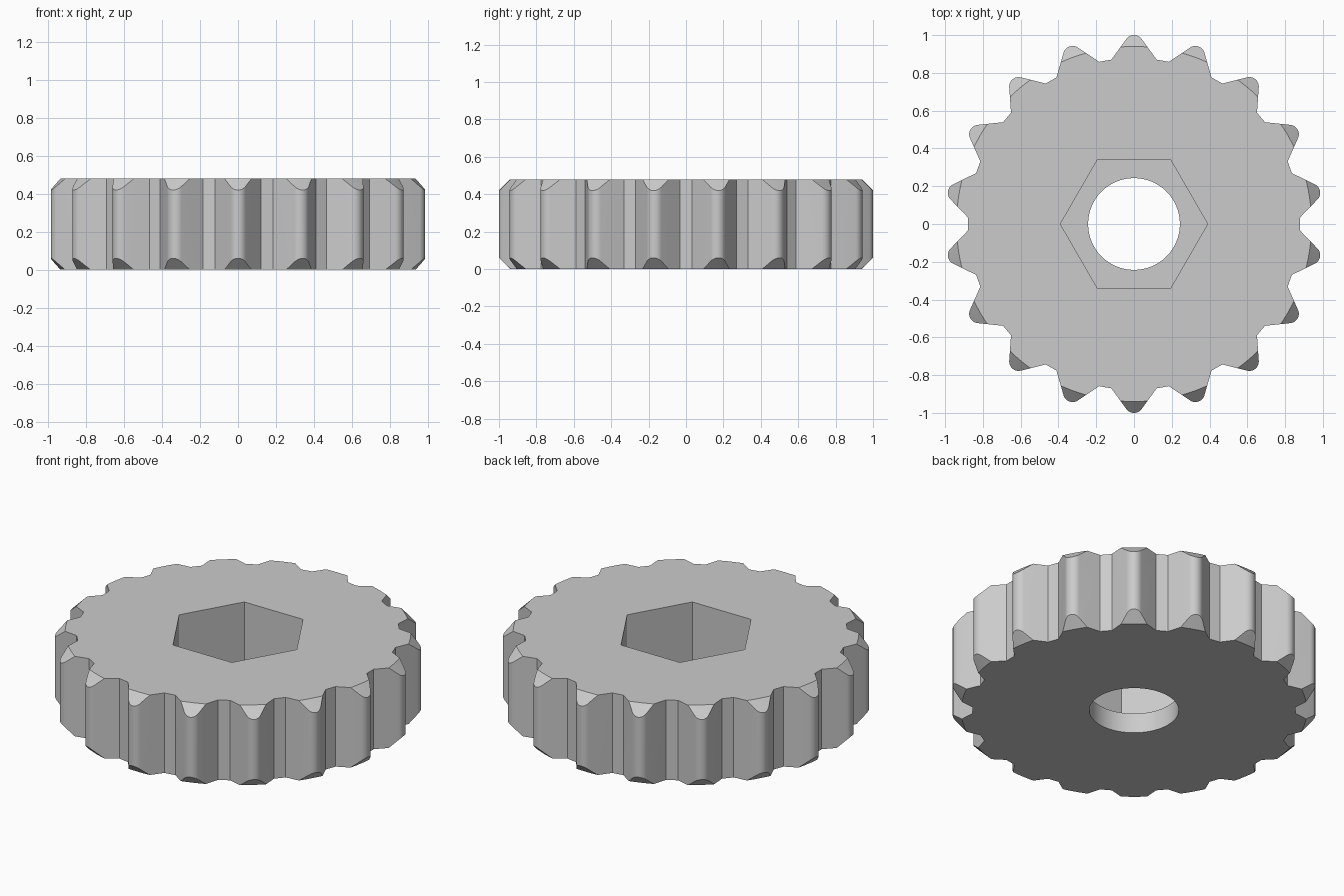
import bpy, bmesh
from math import sin, cos, pi, radians
from mathutils import Matrix, Vector

if "Cube" in bpy.data.objects:
    bpy.data.objects.remove(bpy.data.objects["Cube"], do_unlink=True)

TEETH, HEIGHT, SOCKET_FLOOR = 18, 0.48, 0.12
TIP_R, CHAMFER = 0.05, 0.06

steel = bpy.data.materials.new("plain grey")
steel.use_nodes = True
steel.diffuse_color = (0.6, 0.6, 0.6, 1)
steel.node_tree.nodes["Principled BSDF"].inputs["Base Color"].default_value = (0.6, 0.6, 0.6, 1)


def loft(name, rings):
    """Closed solid through a stack of matching rings of points."""
    bm = bmesh.new()
    loops = [[bm.verts.new(p) for p in ring] for ring in rings]
    n = len(loops[0])
    for low, high in zip(loops, loops[1:]):
        for i in range(n):
            j = (i + 1) % n
            bm.faces.new((low[i], low[j], high[j], high[i]))
    bm.faces.new(loops[0][::-1])
    bm.faces.new(loops[-1])
    mesh = bpy.data.meshes.new(name)
    bm.to_mesh(mesh)
    bm.free()
    mesh.materials.append(steel)
    obj = bpy.data.objects.new(name, mesh)
    bpy.context.collection.objects.link(obj)
    return obj


def circle(radius, z, sides):
    return [(radius * cos(2 * pi * i / sides), radius * sin(2 * pi * i / sides), z)
            for i in range(sides)]


# One tooth pointing along +y: root corner, rounded tip, root corner
flank = radians(36.87)
steps = 12
tooth = [Vector((0.12, 0.87, 0))]
for i in range(steps + 1):
    a = flank + (pi - 2 * flank) * i / steps
    tooth.append(Vector((TIP_R * cos(a), 1 - TIP_R + TIP_R * sin(a), 0)))
tooth.append(Vector((-0.12, 0.87, 0)))

# Toothed wheel body
outline = [Matrix.Rotation(2 * pi * k / TEETH, 3, 'Z') @ p
           for k in range(TEETH) for p in tooth]
gear = loft("toothed_wheel", [[(p.x, p.y, z) for p in outline] for z in (0, HEIGHT)])

# Double cone that bevels the tooth tips at both ends
mid = HEIGHT / 2
rim = 1 - CHAMFER
envelope = loft("tip_bevel_cutter", [circle(rim - 0.06, -0.06, 120),
                                     circle(rim + mid, mid, 120),
                                     circle(rim - 0.06, HEIGHT + 0.06, 120)])

# Through bore and hexagonal socket
bore = loft("bore_cutter", [circle(0.243, z, 64) for z in (-0.1, HEIGHT + 0.1)])
socket = loft("hex_socket_cutter", [circle(0.39, z, 6) for z in (SOCKET_FLOOR, HEIGHT + 0.1)])

for cutter, operation in ((envelope, 'INTERSECT'), (socket, 'DIFFERENCE'), (bore, 'DIFFERENCE')):
    cutter.hide_render = True
    mod = gear.modifiers.new(cutter.name, 'BOOLEAN')
    mod.object, mod.operation, mod.solver = cutter, operation, 'EXACT'

# Bake the cuts and drop the cutters
bpy.context.view_layer.update()
graph = bpy.context.evaluated_depsgraph_get()
baked = bpy.data.meshes.new_from_object(gear.evaluated_get(graph))
gear.modifiers.clear()
gear.data = baked
for cutter in (envelope, socket, bore):
    bpy.data.objects.remove(cutter, do_unlink=True)

# Smooth tips and bore, crisp edges elsewhere
bpy.ops.object.select_all(action='DESELECT')
gear.select_set(True)
bpy.context.view_layer.objects.active = gear
bpy.ops.object.shade_smooth_by_angle(angle=radians(25))
